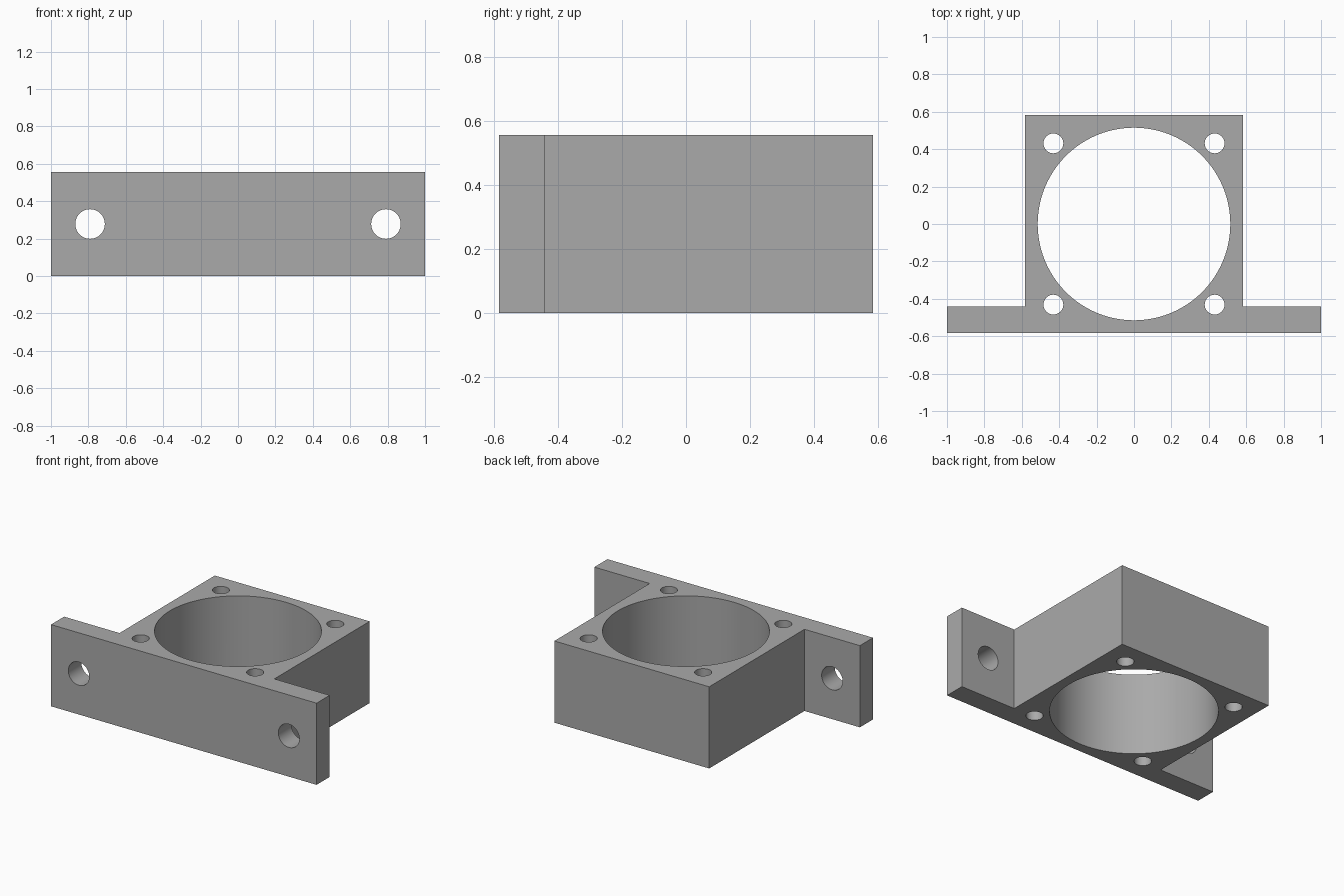
import bpy, bmesh, math
from mathutils import Matrix

if "Cube" in bpy.data.objects:
    bpy.data.objects.remove(bpy.data.objects["Cube"])

HALF, FLANGE_BACK, HEIGHT = 0.583, -0.442, 0.556

grey = bpy.data.materials.new("plain grey")
grey.diffuse_color = (0.4, 0.4, 0.4, 1)
grey.use_nodes = True
grey.node_tree.nodes["Principled BSDF"].inputs["Base Color"].default_value = grey.diffuse_color

# bracket body: T-shaped outline extruded upward
right = [(1, -HALF), (1, FLANGE_BACK), (HALF, FLANGE_BACK), (HALF, HALF)]
outline = right + [(-x, y) for x, y in reversed(right)]
bm = bmesh.new()
base = bm.faces.new([bm.verts.new((x, y, 0)) for x, y in outline])
top = bmesh.ops.extrude_face_region(bm, geom=[base])["geom"]
bmesh.ops.translate(bm, vec=(0, 0, HEIGHT),
                    verts=[v for v in top if isinstance(v, bmesh.types.BMVert)])
bmesh.ops.recalc_face_normals(bm, faces=bm.faces)
mesh = bpy.data.meshes.new("mounting_bracket")
bm.to_mesh(mesh)
bm.free()
mesh.materials.append(grey)
bracket = bpy.data.objects.new("mounting_bracket", mesh)
bpy.context.collection.objects.link(bracket)

# all round holes gathered in one cutter
bm = bmesh.new()


def hole(x, y, z, radius, segments, turn=0):
    bmesh.ops.create_cone(bm, cap_ends=True, segments=segments, radius1=radius,
                          radius2=radius, depth=1,
                          matrix=Matrix.Translation((x, y, z)) @ Matrix.Rotation(turn, 4, "X"))


hole(0, 0, HEIGHT / 2, 0.515, 96)                       # central bore
for sx in (-1, 1):
    hole(sx * 0.791, -0.5, HEIGHT / 2, 0.079, 48, math.pi / 2)   # flange holes
    for sy in (-1, 1):
        hole(sx * 0.431, sy * 0.431, HEIGHT / 2, 0.053, 48)      # corner holes
cut_mesh = bpy.data.meshes.new("hole_cutter")
bm.to_mesh(cut_mesh)
bm.free()
cut_mesh.materials.append(grey)
cutter = bpy.data.objects.new("hole_cutter", cut_mesh)
bpy.context.collection.objects.link(cutter)

# cut the holes, then smooth only the round walls
bpy.context.view_layer.objects.active = bracket
bracket.select_set(True)
mod = bracket.modifiers.new("holes", "BOOLEAN")
mod.operation, mod.solver, mod.object = "DIFFERENCE", "EXACT", cutter
bpy.ops.object.modifier_apply(modifier=mod.name)
bpy.data.objects.remove(cutter)
bpy.ops.object.shade_smooth_by_angle(angle=math.radians(30))
